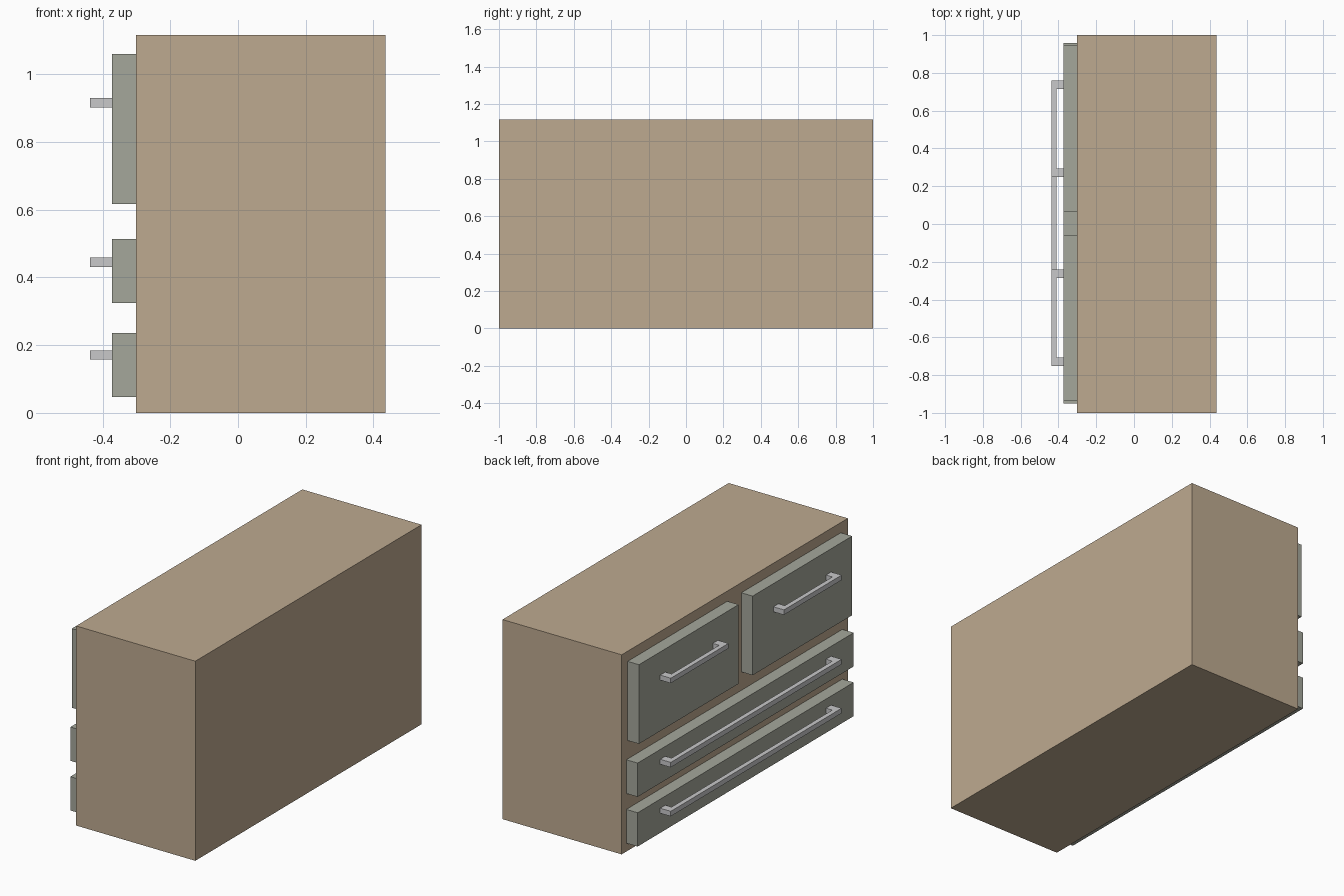
import bpy, bmesh

if "Cube" in bpy.data.objects:
    bpy.data.objects.remove(bpy.data.objects["Cube"])


def material(name, rgb):
    m = bpy.data.materials.new(name)
    m.diffuse_color = (*rgb, 1)
    m.use_nodes = True
    m.node_tree.nodes["Principled BSDF"].inputs["Base Color"].default_value = m.diffuse_color
    return m


WOOD = material("tan wood", (0.515, 0.402, 0.28))
PANEL = material("grey green panel", (0.375, 0.387, 0.33))
METAL = material("light grey metal", (0.58, 0.58, 0.585))


def finish(bm, name, mat):
    bmesh.ops.recalc_face_normals(bm, faces=bm.faces)
    me = bpy.data.meshes.new(name)
    bm.to_mesh(me)
    bm.free()
    me.materials.append(mat)
    ob = bpy.data.objects.new(name, me)
    bpy.context.collection.objects.link(ob)
    return ob


def box(name, x, y, z, mat):
    bm = bmesh.new()
    bmesh.ops.create_cube(bm, size=1)
    for v in bm.verts:
        v.co = [r[0] if c < 0 else r[1] for c, r in zip(v.co, (x, y, z))]
    return finish(bm, name, mat)


FRONT, FACE, GRIP = -0.302, -0.372, -0.437   # body front, drawer face, handle front


def handle(name, y, z):
    # U-shaped outline seen from above, extruded upwards
    y0, y1 = y
    f, inner = 0.045, -0.411
    outline = [(FACE, y0), (GRIP, y0), (GRIP, y1), (FACE, y1),
               (FACE, y1 - f), (inner, y1 - f), (inner, y0 + f), (FACE, y0 + f)]
    bm = bmesh.new()
    face = bm.faces.new([bm.verts.new((px, py, z[0])) for px, py in outline])
    ext = bmesh.ops.extrude_face_region(bm, geom=[face])
    top = [g for g in ext["geom"] if isinstance(g, bmesh.types.BMVert)]
    bmesh.ops.translate(bm, verts=top, vec=(0, 0, z[1] - z[0]))
    finish(bm, name, METAL)


# Cabinet body
box("cabinet_body", (FRONT, 0.436), (-1, 1), (0, 1.117), WOOD)

# Drawers: name, y range, z range, handle y range, handle z range
DRAWERS = [
    ("top_drawer_a", (-0.938, -0.058), (0.617, 1.06), (-0.752, -0.242), (0.902, 0.93)),
    ("top_drawer_b", (0.066, 0.947), (0.617, 1.06), (0.249, 0.759), (0.902, 0.93)),
    ("middle_drawer", (-0.951, 0.959), (0.325, 0.514), (-0.752, 0.759), (0.431, 0.459)),
    ("bottom_drawer", (-0.951, 0.959), (0.047, 0.236), (-0.752, 0.759), (0.157, 0.185)),
]
for name, y, z, hy, hz in DRAWERS:
    box(name, (FACE, FRONT), y, z, PANEL)
    handle(name + "_handle", hy, hz)
